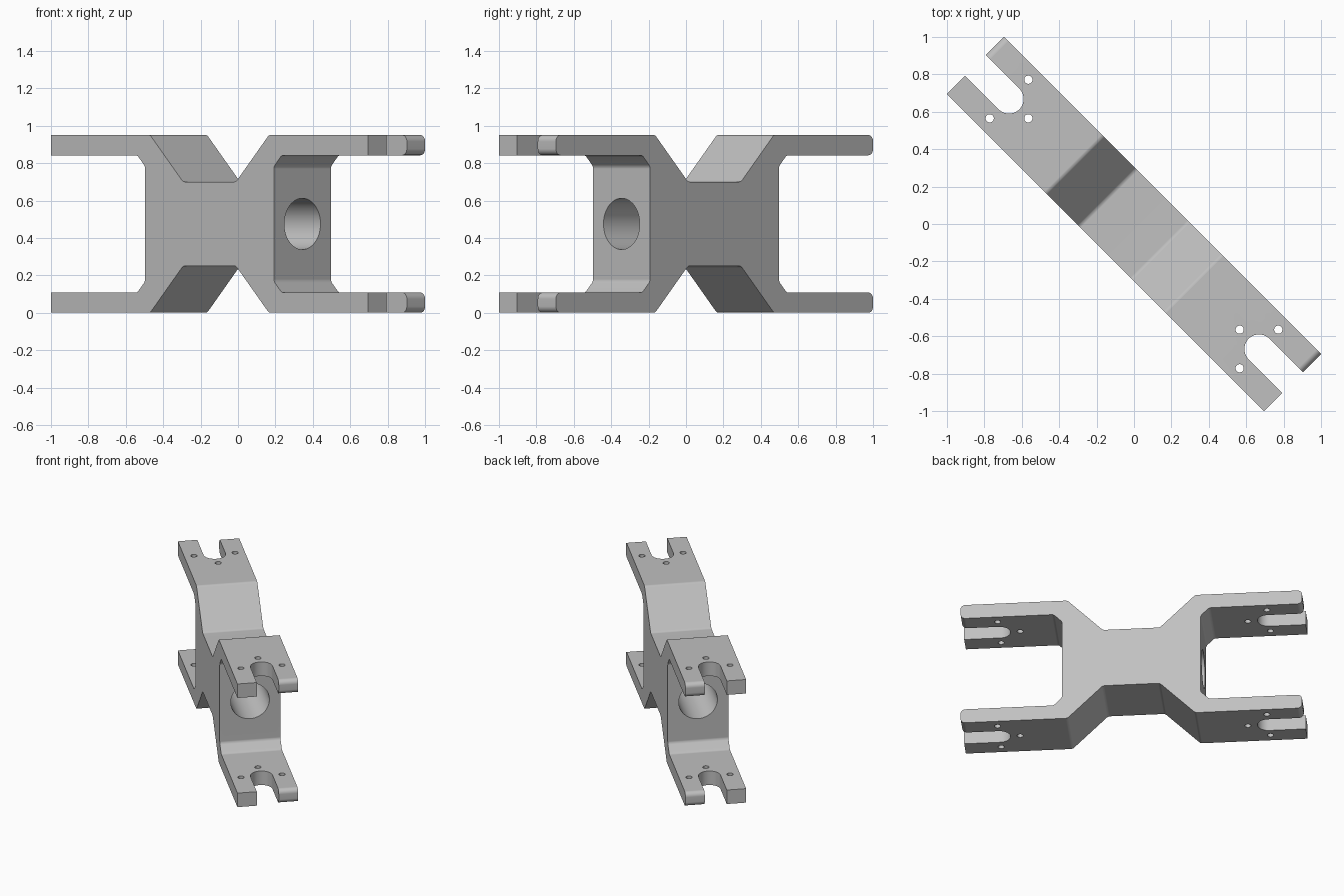
import bpy, bmesh, math
from mathutils import Matrix, Vector

if "Cube" in bpy.data.objects:
    bpy.data.objects.remove(bpy.data.objects["Cube"], do_unlink=True)

LENGTH, WIDTH, HEIGHT = 1.199, 0.2155, 0.95   # half length, half width, full height
MID = HEIGHT / 2
SLOT_U, SLOT_R = 0.945, 0.078                 # slot centre and radius

# Local axes: x along the bracket, y across it, z up
ALONG_Y = Matrix.Rotation(math.pi / 2, 4, 'X')
ALONG_X = Matrix.Rotation(math.pi / 2, 4, 'Y')


def add_prism(bm, outline, half, matrix):
    """Extrude a 2D outline by +-half along its normal, then place it."""
    base = [bm.verts.new(matrix @ Vector((a, b, -half))) for a, b in outline]
    top = [bm.verts.new(matrix @ Vector((a, b, half))) for a, b in outline]
    n = len(base)
    bm.faces.new(base[::-1])
    bm.faces.new(top)
    for i in range(n):
        j = (i + 1) % n
        bm.faces.new((base[i], base[j], top[j], top[i]))


def arc(cx, cy, r, start, end, n):
    angles = [math.radians(start + (end - start) * i / n) for i in range(n + 1)]
    return [(cx + r * math.cos(a), cy + r * math.sin(a)) for a in angles]


def circle(cx, cy, r, n):
    return arc(cx, cy, r, 0, 360, n)[:-1]


def finish(bm, name):
    bmesh.ops.recalc_face_normals(bm, faces=bm.faces)
    mesh = bpy.data.meshes.new(name)
    bm.to_mesh(mesh)
    bm.free()
    obj = bpy.data.objects.new(name, mesh)
    bpy.context.collection.objects.link(obj)
    return obj


# Side profile: one quarter mirrored lengthwise and vertically
quarter = [(0.20, 0.70), (0.449, HEIGHT), (LENGTH, HEIGHT),
           (LENGTH, 0.842), (0.546, 0.842), (0.487, 0.782)]
right = quarter + [(u, HEIGHT - z) for u, z in reversed(quarter)]
profile = right + [(-u, z) for u, z in reversed(right)]

bm = bmesh.new()
add_prism(bm, profile, WIDTH, ALONG_Y)
# Small fillets along the crosswise bends
bends = [e for e in bm.edges
         if abs(e.verts[0].co.y - e.verts[1].co.y) > WIDTH
         and abs(e.verts[0].co.x) < 1]
bmesh.ops.bevel(bm, geom=bends, offset=0.012, segments=3, profile=0.5,
                affect='EDGES')
bracket = finish(bm, "fork_bracket")

# Cutters: open slots, screw holes and the lengthwise bore
bm = bmesh.new()
upright = Matrix.Translation((0, 0, MID))
for side in (0, math.pi):
    place = Matrix.Rotation(side, 4, 'Z') @ upright
    slot = arc(SLOT_U, 0, SLOT_R, 90, 270, 24) + [(1.4, -SLOT_R), (1.4, SLOT_R)]
    add_prism(bm, slot, 1, place)
    for angle in (90, 180, 270):
        a = math.radians(angle)
        add_prism(bm, circle(SLOT_U + 0.146 * math.cos(a), 0.146 * math.sin(a),
                             0.022, 20), 1, place)
add_prism(bm, circle(0, 0, 0.137, 48), 0.6, upright @ ALONG_X)
cutter = finish(bm, "hole_cutter")
cutter.hide_render = True

cut = bracket.modifiers.new("Holes", 'BOOLEAN')
cut.operation = 'DIFFERENCE'
cut.solver = 'EXACT'
cut.object = cutter
bpy.context.view_layer.update()
graph = bpy.context.evaluated_depsgraph_get()
cut_mesh = bpy.data.meshes.new_from_object(bracket.evaluated_get(graph))
bracket.modifiers.clear()
bracket.data = cut_mesh
bpy.data.objects.remove(cutter, do_unlink=True)

# Rounded tips on the prongs of one side
bm = bmesh.new()
bm.from_mesh(cut_mesh)
tips = [e for e in bm.edges
        if all(abs(v.co.x) > LENGTH - 0.005 and v.co.y > 0.01 for v in e.verts)
        and abs(e.verts[0].co.y - e.verts[1].co.y) > 0.05]
bmesh.ops.bevel(bm, geom=tips, offset=0.034, segments=5, profile=0.5,
                affect='EDGES')
bm.to_mesh(cut_mesh)
bm.free()

# Single grey metal
grey = bpy.data.materials.new("grey_metal")
grey.use_nodes = True
colour = (0.53, 0.53, 0.53, 1)
grey.diffuse_color = colour
grey.node_tree.nodes["Principled BSDF"].inputs["Base Color"].default_value = colour
cut_mesh.materials.clear()
cut_mesh.materials.append(grey)

# The bracket lies diagonally
bracket.rotation_euler.z = -math.pi / 4
bpy.ops.object.select_all(action='DESELECT')
bracket.select_set(True)
bpy.context.view_layer.objects.active = bracket
bpy.ops.object.shade_smooth_by_angle(angle=math.radians(35))
weighted = bracket.modifiers.new("Flat faces", 'WEIGHTED_NORMAL')
weighted.keep_sharp = True
